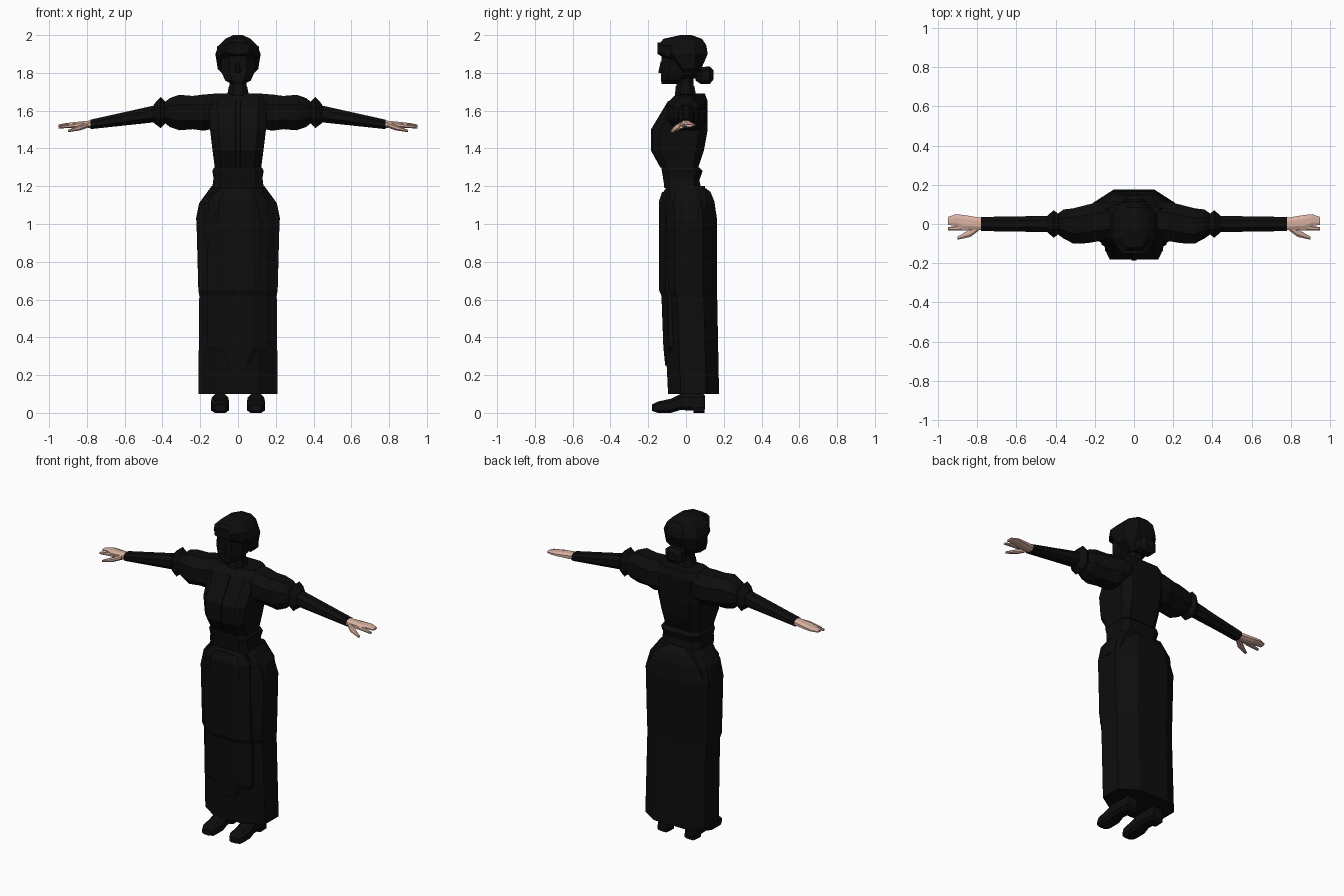
import bpy
import bmesh

cube = bpy.data.objects.get("Cube")
if cube:
    bpy.data.objects.remove(cube, do_unlink=True)

# Landmark heights shared by the parts
HEM, KNEE, HIP, WAIST = 0.1, 0.65, 1.02, 1.2
BUST, SHOULDER, CHIN, CROWN = 1.45, 1.69, 1.74, 2.0
WRIST, ELBOW, FINGERTIP = 0.78, 0.4, 0.95


def material(name, red, green, blue):
    mat = bpy.data.materials.new(name)
    mat.use_nodes = True
    mat.diffuse_color = (red, green, blue, 1)
    shader = mat.node_tree.nodes["Principled BSDF"]
    shader.inputs["Base Color"].default_value = mat.diffuse_color
    shader.inputs["Roughness"].default_value = 0.9
    return mat


BLACK = material("black cloth", 0.004, 0.004, 0.004)
SKIN = material("pale skin", 0.7, 0.45, 0.36)


def octagon(centre, half_size, cut):
    """Eight corners of a chamfered box section, in order around it."""
    (u, v), (w, h) = centre, half_size
    near_w, near_h = w * (1 - cut), h * (1 - cut)
    quarter = [(w, near_h), (near_w, h)]
    half = quarter + [(-a, b) for a, b in reversed(quarter)]
    return [(u + a, v + b) for a, b in half + [(-a, -b) for a, b in half]]


def loft(name, sections, place, mat, cut):
    """Skin a closed flat-faced solid through octagon sections."""
    bm = bmesh.new()
    loops = [[bm.verts.new(place(at, a, b)) for a, b in octagon(centre, half, cut)]
             for at, centre, half in sections]
    for low, high in zip(loops, loops[1:]):
        for i in range(len(low)):
            bm.faces.new((low[i - 1], low[i], high[i], high[i - 1]))
    bm.faces.new(loops[0])
    bm.faces.new(loops[-1])
    bmesh.ops.recalc_face_normals(bm, faces=bm.faces)
    mesh = bpy.data.meshes.new(name)
    bm.to_mesh(mesh)
    bm.free()
    mesh.materials.append(mat)
    bpy.context.collection.objects.link(bpy.data.objects.new(name, mesh))


def level(z, wide, front, back, x=0):
    """Horizontal section given by its half width and its front and back."""
    return z, (x, (front + back) / 2), (wide, (back - front) / 2)


def station(x, deep, tall, y=0, lift=0):
    """Section across the arm, whose centre line sinks towards the wrist."""
    z = min(1.59, 1.66 - 0.17 * x) + lift
    return x, (y, z), (deep, tall)


def slice_at(y, wide, bottom, top, x=0):
    """Section facing the front, given by its bottom and top."""
    return y, (x, (bottom + top) / 2), (wide, (top - bottom) / 2)


def upright(name, *sections, cut=0.5, side=1):
    loft(name, sections, lambda z, x, y: (side * x, y, z), BLACK, cut)


def limb(name, *sections, side, mat=BLACK, cut=0.55):
    loft(name, sections, lambda x, y, z: (side * x, y, z), mat, cut)


def lengthwise(name, *sections, side=1, cut=0.4):
    loft(name, sections, lambda y, x, z: (side * x, y, z), BLACK, cut)


# Skirt with full hips
upright("skirt",
        level(HEM, wide=0.21, front=-0.095, back=0.175),
        level(KNEE - 0.03, wide=0.205, front=-0.12, back=0.165),
        level(KNEE, wide=0.21, front=-0.135, back=0.165),
        level(HIP, wide=0.22, front=-0.135, back=0.165),
        level(HIP + 0.1, wide=0.195, front=-0.135, back=0.15),
        level(WAIST - 0.03, wide=0.155, front=-0.12, back=0.13),
        level(WAIST, wide=0.12, front=-0.1, back=0.09))

# Apron with a rounded bottom, hugging the front of the skirt
upright("apron",
        level(HEM + 0.15, wide=0.08, front=-0.11, back=0),
        level(HEM + 0.25, wide=0.16, front=-0.12, back=0),
        level(KNEE - 0.03, wide=0.165, front=-0.13, back=0),
        level(KNEE, wide=0.165, front=-0.143, back=0),
        level(HIP + 0.1, wide=0.155, front=-0.143, back=0),
        level(WAIST - 0.03, wide=0.12, front=-0.126, back=0))

# Bodice, belt and button placket
upright("bodice",
        level(WAIST, wide=0.135, front=-0.115, back=0.075),
        level(WAIST + 0.1, wide=0.123, front=-0.13, back=0.065),
        level(BUST - 0.06, wide=0.135, front=-0.18, back=0.095),
        level(BUST + 0.05, wide=0.148, front=-0.18, back=0.115),
        level(SHOULDER - 0.04, wide=0.155, front=-0.09, back=0.115),
        level(SHOULDER, wide=0.13, front=-0.05, back=0.1), cut=0.3)
upright("belt",
        level(WAIST - 0.01, wide=0.135, front=-0.115, back=0.08),
        level(WAIST + 0.03, wide=0.127, front=-0.118, back=0.07),
        level(WAIST + 0.08, wide=0.136, front=-0.128, back=0.088),
        level(WAIST + 0.1, wide=0.126, front=-0.13, back=0.07), cut=0.3)
upright("placket",
        level(WAIST + 0.1, wide=0.013, front=-0.137, back=0),
        level(BUST - 0.06, wide=0.013, front=-0.186, back=0),
        level(BUST + 0.05, wide=0.013, front=-0.186, back=0),
        level(SHOULDER - 0.04, wide=0.013, front=-0.096, back=0), cut=0.1)

# Neck with a standing collar
upright("neck",
        level(SHOULDER - 0.03, wide=0.045, front=-0.05, back=0.04),
        level(CHIN + 0.1, wide=0.045, front=-0.05, back=0.04))
upright("collar",
        level(SHOULDER - 0.02, wide=0.06, front=-0.06, back=0.055),
        level(CHIN - 0.01, wide=0.048, front=-0.054, back=0.044))

# Head, nose and swept hair with a bun
upright("face",
        level(CHIN, wide=0.03, front=-0.128, back=-0.05),
        level(CHIN + 0.02, wide=0.068, front=-0.132, back=-0.01),
        level(CHIN + 0.07, wide=0.09, front=-0.132, back=0.05),
        level(CROWN - 0.08, wide=0.09, front=-0.128, back=0.06))
upright("nose",
        level(CHIN + 0.06, wide=0.014, front=-0.147, back=-0.1),
        level(CHIN + 0.12, wide=0.008, front=-0.134, back=-0.1))
upright("hair",
        level(CHIN + 0.03, wide=0.055, front=-0.02, back=0.05),
        level(CHIN + 0.08, wide=0.107, front=-0.05, back=0.08),
        level(CROWN - 0.1, wide=0.12, front=-0.135, back=0.115),
        level(CROWN - 0.055, wide=0.102, front=-0.147, back=0.108),
        level(CROWN - 0.02, wide=0.068, front=-0.12, back=0.085),
        level(CROWN, wide=0.025, front=-0.03, back=0.03))
lengthwise("fringe",
           slice_at(-0.15, wide=0.06, bottom=1.9, top=1.96),
           slice_at(-0.08, wide=0.11, bottom=1.86, top=1.96))
lengthwise("hair_bun",
           slice_at(0.05, wide=0.03, bottom=1.76, top=1.82),
           slice_at(0.08, wide=0.055, bottom=1.74, top=1.83),
           slice_at(0.125, wide=0.055, bottom=1.74, top=1.835),
           slice_at(0.145, wide=0.03, bottom=1.765, top=1.815))

# Jacket hems, arms, hands and shoes, the same on both sides
for side, label in ((1, "left_"), (-1, "right_")):
    upright(label + "jacket_hem",
            level(HIP, x=0.17, wide=0.054, front=-0.06, back=0.1),
            level(HIP + 0.09, x=0.15, wide=0.056, front=-0.08, back=0.11),
            level(WAIST, x=0.09, wide=0.05, front=-0.09, back=0.1), side=side)
    limb(label + "puff_sleeve",
         station(0.1, deep=0.09, tall=0.09, y=0.02, lift=0.01),
         station(0.18, deep=0.1, tall=0.096, y=0.012),
         station(0.24, deep=0.098, tall=0.088),
         station(0.31, deep=0.09, tall=0.094, y=-0.01),
         station(0.36, deep=0.074, tall=0.077),
         station(ELBOW, deep=0.045, tall=0.045), side=side)
    limb(label + "sleeve_ruffle",
         station(ELBOW - 0.03, deep=0.04, tall=0.045),
         station(ELBOW + 0.01, deep=0.07, tall=0.082),
         station(ELBOW + 0.045, deep=0.04, tall=0.05), side=side)
    limb(label + "lower_sleeve",
         station(ELBOW, deep=0.042, tall=0.047),
         station(WRIST, deep=0.036, tall=0.025), side=side)
    limb(label + "palm_and_fingers",
         station(WRIST - 0.01, deep=0.03, tall=0.02),
         station(WRIST + 0.09, deep=0.038, tall=0.014, y=0.008, lift=0.013),
         station(WRIST + 0.13, deep=0.03, tall=0.01, y=0.02, lift=0.019),
         station(FINGERTIP, deep=0.02, tall=0.006, y=0.016, lift=0.022),
         side=side, mat=SKIN)
    limb(label + "index_finger",
         station(WRIST + 0.07, deep=0.017, tall=0.013, y=-0.017, lift=0.008),
         station(FINGERTIP, deep=0.009, tall=0.006, y=-0.025, lift=0.013),
         side=side, mat=SKIN)
    limb(label + "thumb",
         station(WRIST + 0.015, deep=0.018, tall=0.015, y=-0.018),
         station(WRIST + 0.055, deep=0.02, tall=0.014, y=-0.046, lift=-0.008),
         station(WRIST + 0.12, deep=0.008, tall=0.006, y=-0.072, lift=-0.015),
         side=side, mat=SKIN)
    lengthwise(label + "shoe",
               slice_at(-0.18, x=0.095, wide=0.03, bottom=0.01, top=0.045),
               slice_at(-0.15, x=0.095, wide=0.045, bottom=0, top=0.06),
               slice_at(-0.08, x=0.095, wide=0.048, bottom=0, top=0.075),
               slice_at(-0.03, x=0.095, wide=0.043, bottom=0.015, top=HEM),
               slice_at(0.09, x=0.095, wide=0.04, bottom=0.01, top=HEM),
               slice_at(0.1, x=0.095, wide=0.033, bottom=0.02, top=0.09), side=side)
    lengthwise(label + "heel",
               slice_at(0.04, x=0.095, wide=0.04, bottom=0, top=0.04),
               slice_at(0.097, x=0.095, wide=0.037, bottom=0, top=0.04), side=side)
